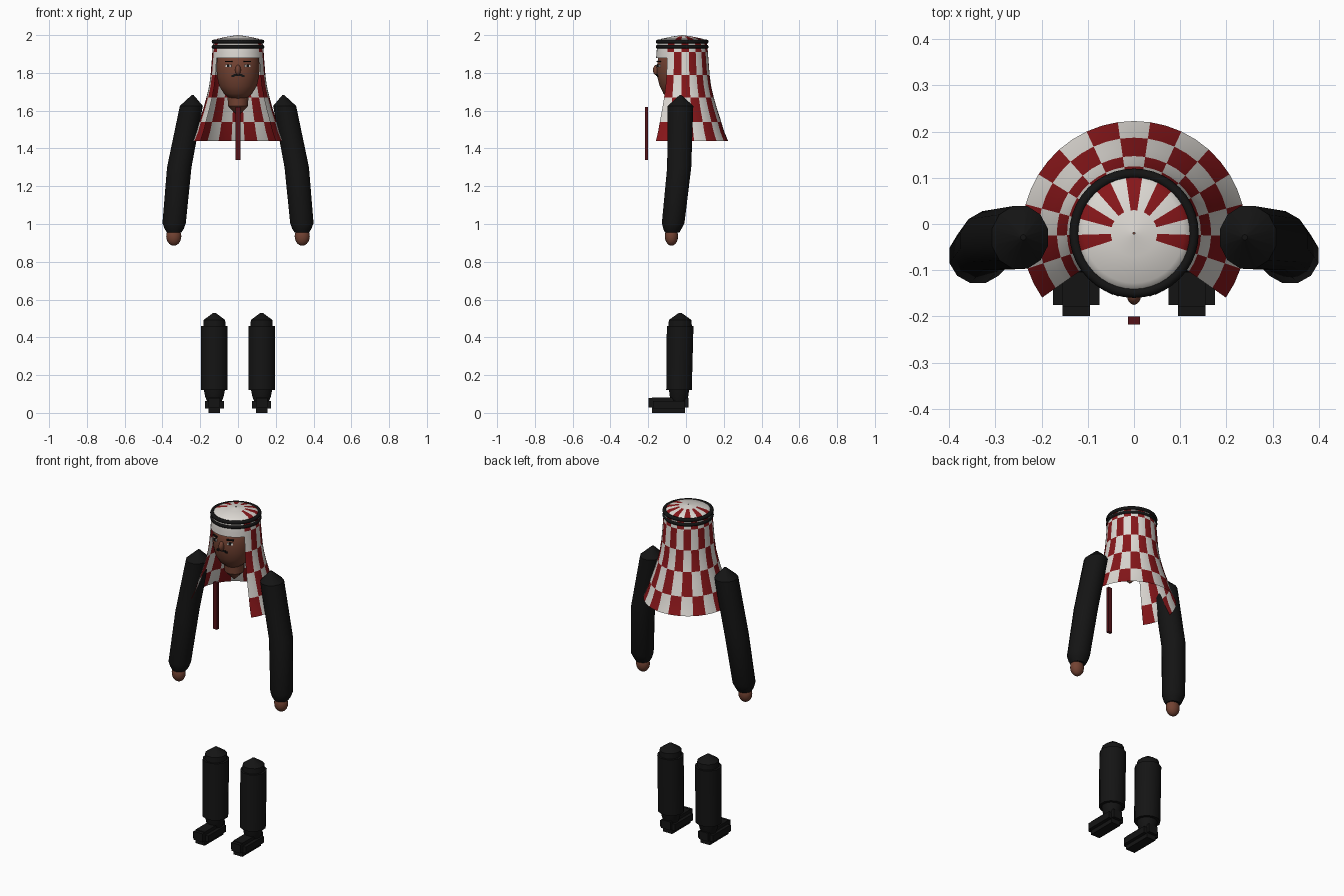
import bpy
import bmesh
from math import pi, sin, cos, radians, sqrt
from mathutils import Matrix

cube = bpy.data.objects.get("Cube")
if cube:
    bpy.data.objects.remove(cube, do_unlink=True)


def material(name, rgb):
    m = bpy.data.materials.new(name)
    m.use_nodes = True
    m.diffuse_color = (*rgb, 1)
    bsdf = next(n for n in m.node_tree.nodes if n.type == "BSDF_PRINCIPLED")
    bsdf.inputs["Base Color"].default_value = (*rgb, 1)
    return m


WHITE = material("cloth white", (0.72, 0.69, 0.65))
RED = material("check red", (0.24, 0.008, 0.01))
BLACK = material("black cloth", (0.007, 0.007, 0.007))
SKIN = material("brown skin", (0.17, 0.055, 0.032))
MAROON = material("dark red tie", (0.09, 0.006, 0.009))


def finish(name, bm, *mats, angle=35):
    bmesh.ops.recalc_face_normals(bm, faces=bm.faces)
    mesh = bpy.data.meshes.new(name)
    bm.to_mesh(mesh)
    bm.free()
    for m in mats:
        mesh.materials.append(m)
    mesh.shade_smooth()
    mesh.set_sharp_from_angle(angle=radians(angle))
    obj = bpy.data.objects.new(name, mesh)
    bpy.context.collection.objects.link(obj)
    return obj


def loft(name, rings, mat, sides=12, angle=35):
    """Closed skin through horizontal ellipses (x, y, z, rx, ry)."""
    bm = bmesh.new()
    loops = []
    for x, y, z, rx, ry in rings:
        turns = [2 * pi * (i + 0.5) / sides for i in range(sides)]
        loops.append([bm.verts.new((x + rx * cos(a), y + ry * sin(a), z)) for a in turns])
    for lo, hi in zip(loops, loops[1:]):
        for i in range(sides):
            j = (i + 1) % sides
            bm.faces.new((lo[i], lo[j], hi[j], hi[i]))
    bm.faces.new(loops[0])
    bm.faces.new(loops[-1])
    return finish(name, bm, mat, angle=angle)


def boxes(name, specs, mat):
    """One object from boxes given as (centre, size)."""
    bm = bmesh.new()
    for centre, size in specs:
        mat4 = Matrix.Translation(centre) @ Matrix.Diagonal((*size, 1))
        bmesh.ops.create_cube(bm, size=1, matrix=mat4)
    return finish(name, bm, mat)


def ball(name, centre, radii, mat):
    bm = bmesh.new()
    mat4 = Matrix.Translation(centre) @ Matrix.Diagonal((*radii, 1))
    bmesh.ops.create_uvsphere(bm, u_segments=16, v_segments=10, radius=1, matrix=mat4)
    return finish(name, bm, mat, angle=60)


# Checked headscarf: revolved profile of (radius, height, check row), open at the face
CY = -0.02
profile = [(0.243, 1.44, 0), (0.222, 1.49, 0), (0.207, 1.54, 1), (0.184, 1.61, 1),
           (0.167, 1.67, 2), (0.153, 1.73, 2), (0.145, 1.79, 3), (0.138, 1.88, 3),
           (0.136, 1.91, 4), (0.132, 1.95, 4), (0.124, 1.97, 5), (0.108, 1.981, 5),
           (0.05, 1.993, 7), (0.002, 2.0, 7)]
CHECKS, STEPS = 15, 2
back = [radians(-35 + 250 * i / (CHECKS * STEPS)) for i in range(CHECKS * STEPS)]
front = [radians(215 + 110 * i / 12) for i in range(12)]
angles = back + front
bm = bmesh.new()
loops = [[bm.verts.new((r * cos(a), CY + r * sin(a), z)) for a in angles]
         for r, z, row in profile]
for k, (r, z, row) in enumerate(profile[:-1]):
    for i in range(len(angles)):
        if i >= len(back) and z < 1.87:
            continue
        j = (i + 1) % len(angles)
        f = bm.faces.new((loops[k][i], loops[k][j], loops[k + 1][j], loops[k + 1][i]))
        checked = i < len(back) and row < 7
        f.material_index = int(checked and (i // STEPS + row) % 2 == 0)
bmesh.ops.delete(bm, geom=[v for v in bm.verts if not v.link_faces], context="VERTS")
finish("headscarf", bm, WHITE, RED, angle=50)

# Twin black head cords
for name, z in (("upper_cord", 1.965), ("lower_cord", 1.938)):
    bpy.ops.mesh.primitive_torus_add(location=(0, CY, z), major_radius=0.129,
                                     minor_radius=0.011, major_segments=40, minor_segments=8)
    cord = bpy.context.object
    cord.name = name
    cord.data.materials.append(BLACK)
    cord.data.shade_smooth()

# Head and neck
loft("head", [(0, -0.045, 1.665, 0.045, 0.045), (0, -0.045, 1.69, 0.075, 0.075),
              (0, -0.045, 1.73, 0.1, 0.095), (0, -0.045, 1.78, 0.112, 0.108),
              (0, -0.045, 1.83, 0.115, 0.111), (0, -0.04, 1.88, 0.112, 0.108),
              (0, -0.03, 1.93, 0.09, 0.09)], SKIN, sides=24, angle=60)
loft("neck", [(0, -0.035, 1.575, 0.005, 0.005), (0, -0.035, 1.625, 0.055, 0.055),
              (0, -0.035, 1.70, 0.058, 0.058)], SKIN)
ball("nose", (0, -0.155, 1.815), (0.015, 0.02, 0.028), SKIN)


def face_y(x):
    return -0.045 - 0.111 * sqrt(1 - (x / 0.115) ** 2)


# Painted face details
for s, side in ((1, "left"), (-1, "right")):
    x = s * 0.05
    y = face_y(x)
    for part, dx, z, w, h, mat, lift in (
            ("eye_white", 0, 1.838, 0.032, 0.012, WHITE, 0.0),
            ("pupil", 0, 1.838, 0.014, 0.014, BLACK, 0.002),
            ("eyebrow", 0, 1.86, 0.04, 0.007, BLACK, 0.0)):
        plate = boxes(side + "_" + part, [((0, 0, 0), (w, 0.008, h))], mat)
        plate.location = (x + dx, y - lift, z)
        plate.rotation_euler.z = s * 0.45
boxes("moustache", [((0, -0.153, 1.789), (0.05, 0.009, 0.009)),
                    ((0.027, -0.150, 1.783), (0.015, 0.009, 0.009)),
                    ((-0.027, -0.150, 1.783), (0.015, 0.009, 0.009))], BLACK)

# Hanging tie
boxes("tie", [((0, -0.209, 1.48), (0.026, 0.018, 0.28))], MAROON)

for s, side in ((1, "left"), (-1, "right")):
    # Sleeve with pointed shoulder and narrow cuff, then hand
    loft(side + "_arm", [(s * 0.338, -0.073, 0.955, 0.04, 0.04),
                         (s * 0.338, -0.072, 0.975, 0.053, 0.05),
                         (s * 0.338, -0.068, 1.005, 0.064, 0.062),
                         (s * 0.311, -0.036, 1.30, 0.067, 0.066),
                         (s * 0.247, -0.029, 1.625, 0.063, 0.07),
                         (s * 0.24, -0.029, 1.682, 0.006, 0.006)], BLACK)
    ball(side + "_hand", (s * 0.34, -0.077, 0.935), (0.04, 0.035, 0.05), SKIN)

    # Trouser leg with pointed top and stepped hem
    x = s * 0.125
    loft(side + "_leg", [(x, -0.037, 0.06, 0.04, 0.04), (x, -0.037, 0.085, 0.05, 0.05),
                         (x, -0.037, 0.12, 0.058, 0.055), (x, -0.037, 0.121, 0.073, 0.07),
                         (x, -0.031, 0.46, 0.073, 0.073), (x, -0.031, 0.461, 0.061, 0.064),
                         (x, -0.031, 0.492, 0.059, 0.062), (x, -0.031, 0.53, 0.006, 0.006)],
         BLACK)

    # Shoe with stepped edges
    boxes(side + "_shoe", [((x, -0.09, 0.043), (0.1, 0.17, 0.038)),
                           ((x, -0.093, 0.053), (0.06, 0.213, 0.05)),
                           ((x, -0.092, 0.041), (0.06, 0.176, 0.082))], BLACK)
